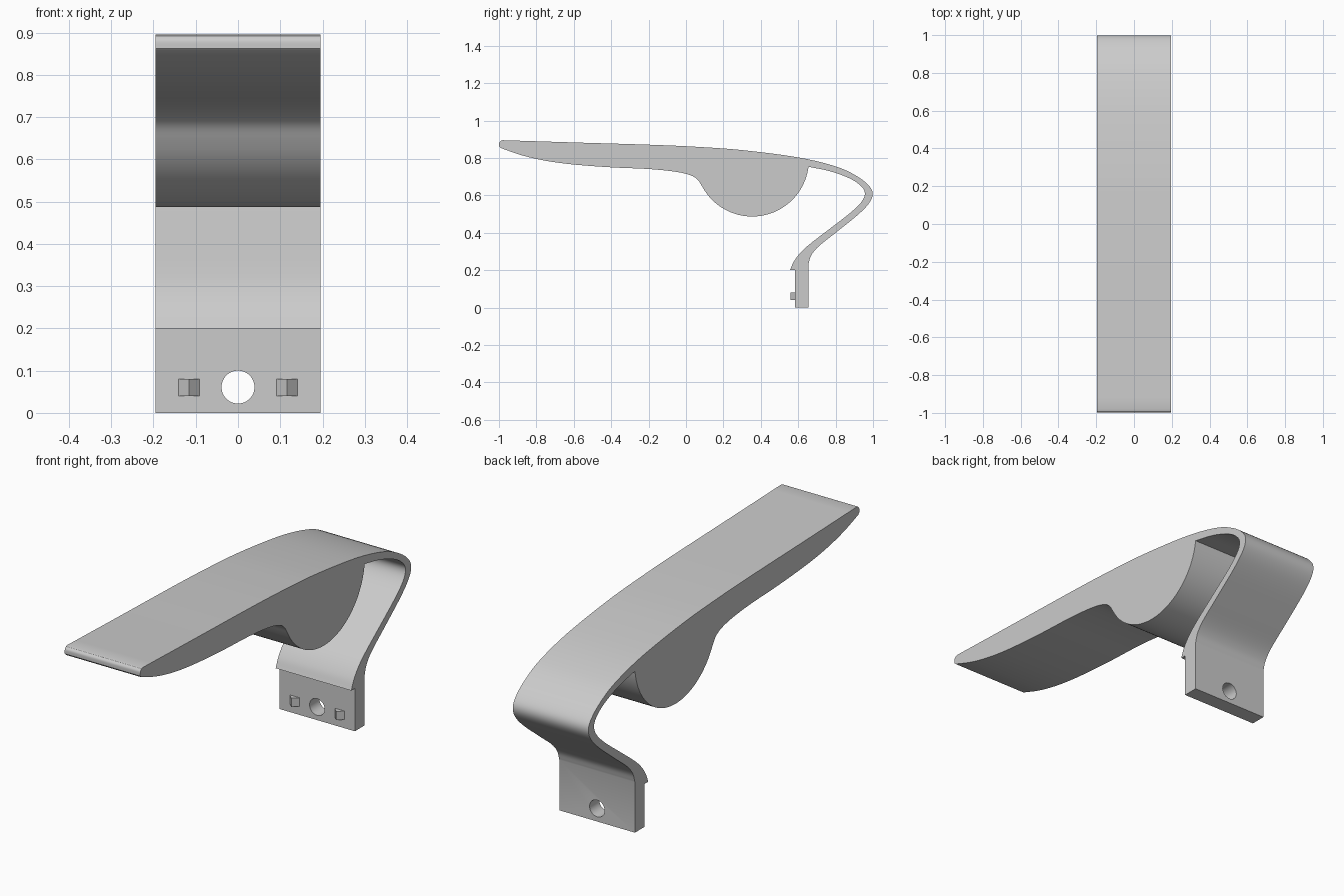
import bpy
import bmesh
from math import cos, sin, pi, atan2
from mathutils import Vector

HALF_WIDTH = 0.195

default_cube = bpy.data.objects.get("Cube")
if default_cube:
    bpy.data.objects.remove(default_cube, do_unlink=True)

# One plain grey for the whole model
grey = bpy.data.materials.new("plain grey")
grey.use_nodes = True
grey.diffuse_color = (0.6, 0.6, 0.6, 1)
grey.node_tree.nodes["Principled BSDF"].inputs["Base Color"].default_value = (0.6, 0.6, 0.6, 1)


def smooth_path(points, steps=6):
    """Smooth curve through every given (y, z) point."""
    pts = [Vector(p) for p in points]
    pts = [2 * pts[0] - pts[1]] + pts + [2 * pts[-1] - pts[-2]]
    path = []
    for a, b, c, d in zip(pts, pts[1:], pts[2:], pts[3:]):
        for i in range(steps):
            t = i / steps
            path.append(0.5 * (2 * b + (c - a) * t + (2 * a - 5 * b + 4 * c - d) * t ** 2
                               + (3 * b - a - 3 * c + d) * t ** 3))
    path.append(pts[-2])
    return path


def arc_path(centre, radius, start, end, steps=40):
    """Circular arc in the side plane."""
    angles = [start + (end - start) * i / steps for i in range(steps + 1)]
    return [Vector((centre[0] + radius * cos(a), centre[1] + radius * sin(a))) for a in angles]


def finish(obj):
    obj.data.materials.clear()
    obj.data.materials.append(grey)
    bpy.ops.object.select_all(action='DESELECT')
    obj.select_set(True)
    bpy.context.view_layer.objects.active = obj


def extrude_profile(name, outline):
    """Extrude a closed side outline across the full width."""
    bm = bmesh.new()
    face = bm.faces.new([bm.verts.new((-HALF_WIDTH, p.x, p.y)) for p in outline])
    result = bmesh.ops.extrude_face_region(bm, geom=[face])
    moved = [v for v in result["geom"] if isinstance(v, bmesh.types.BMVert)]
    bmesh.ops.translate(bm, verts=moved, vec=(2 * HALF_WIDTH, 0, 0))
    bmesh.ops.recalc_face_normals(bm, faces=bm.faces)
    mesh = bpy.data.meshes.new(name)
    bm.to_mesh(mesh)
    bm.free()
    obj = bpy.data.objects.new(name, mesh)
    bpy.context.collection.objects.link(obj)
    return obj


# Long top surface, back bend and outer side of the arm
outer = smooth_path([(-0.98, 0.895), (-0.6, 0.883), (-0.2, 0.871), (0.05, 0.86), (0.3, 0.842),
                     (0.6, 0.803), (0.8, 0.755), (0.91, 0.705), (0.975, 0.655), (0.998, 0.61),
                     (0.98, 0.56), (0.92, 0.497), (0.8, 0.4), (0.71, 0.328), (0.67, 0.28),
                     (0.655, 0.235)])
# Mounting plate foot with the small lip above it
foot = [Vector(p) for p in [(0.655, 0), (0.583, 0), (0.583, 0.2)]]
# Inner side of the arm, up to the bulge
inner = smooth_path([(0.556, 0.2), (0.577, 0.247), (0.615, 0.297), (0.67, 0.346), (0.76, 0.415),
                     (0.88, 0.508), (0.94, 0.568), (0.956, 0.615), (0.93, 0.655), (0.87, 0.693),
                     (0.77, 0.729), (0.655, 0.753)])
# Round bulge under the tongue
hub = (0.354, 0.79)
bulge = arc_path(hub, 0.303, atan2(0.753 - hub[1], 0.301), atan2(-0.15, -0.265) + 0.0)
if bulge[-1].y > hub[1] or bulge[len(bulge) // 2].y > hub[1]:
    bulge = arc_path(hub, 0.303, 2 * pi - 0.12, pi + 0.515)
# Underside of the tongue and its rounded tip
underside = smooth_path([bulge[-1], (0.062, 0.684), (0.02, 0.709), (-0.06, 0.727), (-0.2, 0.741),
                         (-0.4, 0.75), (-0.6, 0.765), (-0.75, 0.785), (-0.88, 0.815),
                         (-0.99, 0.853)])
tip = smooth_path([(-0.999, 0.862), (-0.998, 0.881), (-0.99, 0.892)])

body = extrude_profile("lever_body", outer + foot + inner + bulge[1:] + underside[1:] + tip)

# Screw hole through the mounting plate
bpy.ops.mesh.primitive_cylinder_add(vertices=48, radius=0.039, depth=0.3,
                                    location=(0, 0.62, 0.061), rotation=(pi / 2, 0, 0))
cutter = bpy.context.object
cutter.name = "hole_cutter"
cutter.hide_render = True
finish(body)
cut = body.modifiers.new("screw_hole", 'BOOLEAN')
cut.operation = 'DIFFERENCE'
cut.solver = 'EXACT'
cut.object = cutter
bpy.ops.object.modifier_apply(modifier=cut.name)
bpy.data.objects.remove(cutter, do_unlink=True)
bpy.ops.object.shade_smooth_by_angle(angle=pi / 6)

# Square locating pins, turned so a corner faces forward
for side, name in ((-1, "right_pin"), (1, "left_pin")):
    bpy.ops.mesh.primitive_cube_add(size=1, location=(side * 0.116, 0.583, 0.06),
                                    rotation=(0, 0, pi / 4))
    pin = bpy.context.object
    pin.name = name
    pin.scale = (0.035, 0.035, 0.04)
    finish(pin)
